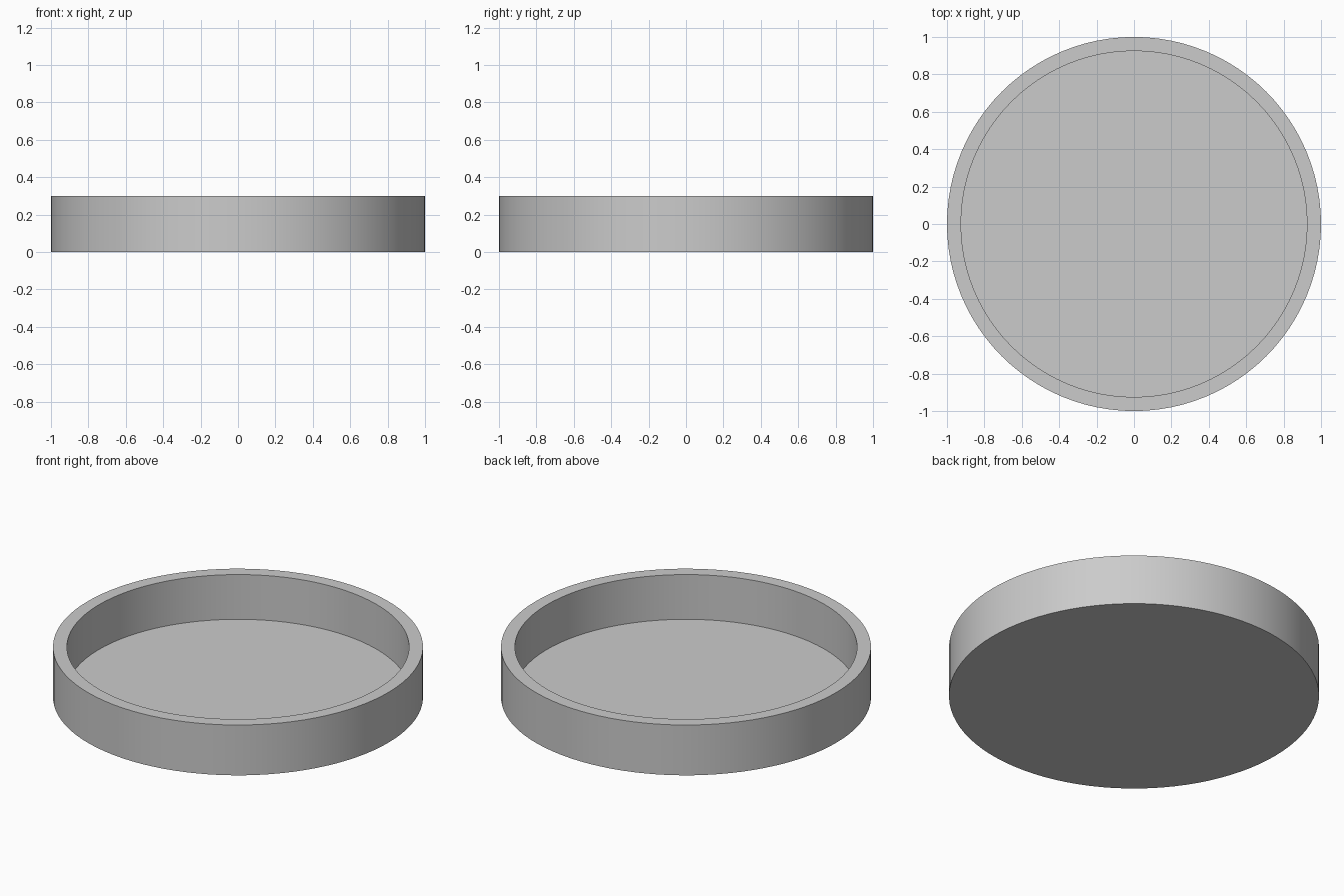
import bpy, bmesh
from math import cos, sin, tau

if "Cube" in bpy.data.objects:
    bpy.data.objects.remove(bpy.data.objects["Cube"])

SEGMENTS = 96
# Profile (radius, height) from the underside, round the rim, to the inner floor
PROFILE = [(1.0, 0.0), (1.0, 0.3), (0.925, 0.3), (0.925, 0.033)]

# Round shallow dish, lathed about z
bm = bmesh.new()
rings = [[bm.verts.new((r * cos(tau * i / SEGMENTS), r * sin(tau * i / SEGMENTS), z))
          for i in range(SEGMENTS)] for r, z in PROFILE]
for low, high in zip(rings, rings[1:]):
    for i in range(SEGMENTS):
        j = (i + 1) % SEGMENTS
        bm.faces.new((low[i], low[j], high[j], high[i]))

# Underside and inner floor
bm.faces.new(rings[0][::-1])
bm.faces.new(rings[-1])

mesh = bpy.data.meshes.new("round_dish")
bm.to_mesh(mesh)
bm.free()
dish = bpy.data.objects.new("round_dish", mesh)
bpy.context.collection.objects.link(dish)

# Smooth walls, crisp rim edges
bpy.context.view_layer.objects.active = dish
dish.select_set(True)
bpy.ops.object.shade_smooth_by_angle()
